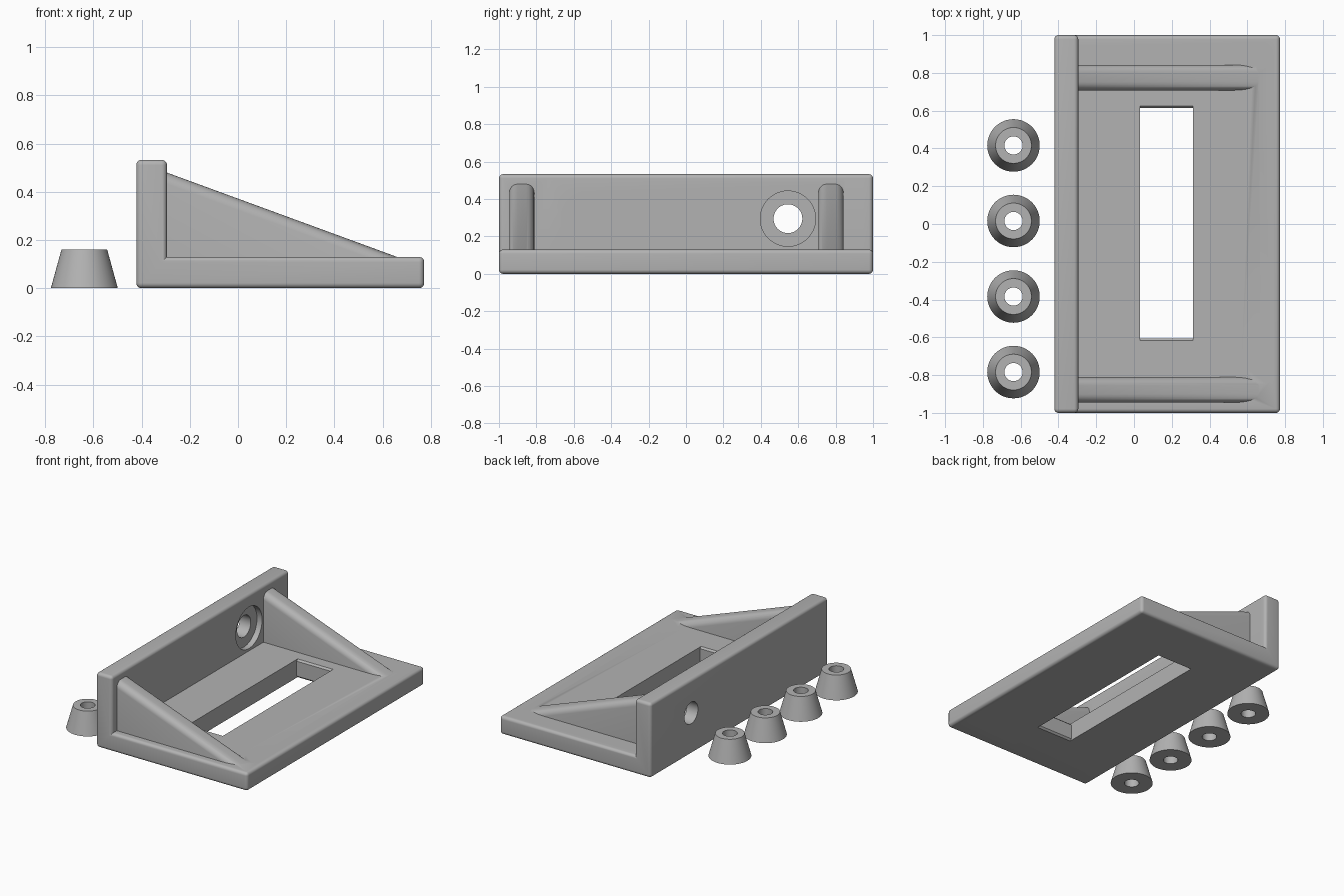
import bpy
import bmesh
import math
from mathutils import Matrix, Vector

if "Cube" in bpy.data.objects:
    bpy.data.objects.remove(bpy.data.objects["Cube"])

grey = bpy.data.materials.new("plain grey")
grey.use_nodes = True
COLOUR = (0.45, 0.45, 0.45, 1)
grey.diffuse_color = COLOUR
grey.node_tree.nodes["Principled BSDF"].inputs["Base Color"].default_value = COLOUR


def finish(name, bm):
    bmesh.ops.recalc_face_normals(bm, faces=bm.faces)
    mesh = bpy.data.meshes.new(name)
    bm.to_mesh(mesh)
    bm.free()
    mesh.materials.append(grey)
    obj = bpy.data.objects.new(name, mesh)
    bpy.context.collection.objects.link(obj)
    return obj


def prism(name, profile, start, step, radius=0, keep=lambda a, b: True):
    """Extrude a closed 3D profile, then round the edges that pass keep."""
    bm = bmesh.new()
    face = bm.faces.new([bm.verts.new(Vector(p) + Vector(start)) for p in profile])
    new = bmesh.ops.extrude_face_region(bm, geom=[face])["geom"]
    bmesh.ops.translate(bm, vec=step, verts=[v for v in new if isinstance(v, bmesh.types.BMVert)])
    bmesh.ops.recalc_face_normals(bm, faces=bm.faces)
    if radius:
        edges = [e for e in bm.edges if keep(e.verts[0].co, e.verts[1].co)]
        bmesh.ops.bevel(bm, geom=edges, offset=radius, segments=6, profile=0.5,
                        affect='EDGES', clamp_overlap=True)
    return finish(name, bm)


def cylinder(name, base, axis, radius, length):
    bm = bmesh.new()
    bmesh.ops.create_cone(bm, cap_ends=True, segments=48, radius1=radius, radius2=radius, depth=length)
    axis = Vector(axis)
    turn = axis.to_track_quat('Z', 'Y').to_matrix().to_4x4()
    bm.transform(Matrix.Translation(Vector(base) + axis * length / 2) @ turn)
    return finish(name, bm)


def combine(obj, tool, operation):
    mod = obj.modifiers.new(operation.lower(), 'BOOLEAN')
    mod.operation = operation
    mod.solver = 'EXACT'
    mod.object = tool
    bpy.context.view_layer.objects.active = obj
    bpy.ops.object.modifier_apply(modifier=mod.name)
    bpy.data.objects.remove(tool)


def smooth(obj):
    bpy.ops.object.select_all(action='DESELECT')
    obj.select_set(True)
    bpy.context.view_layer.objects.active = obj
    bpy.ops.object.shade_smooth_by_angle(angle=math.radians(30))


# L-shaped bracket: base plate and upright wall, all outer edges rounded
BACK, FACE, FRONT, TOP = -0.422, -0.295, 0.773, 0.13
outline = [(BACK, 0, 0), (FRONT, 0, 0), (FRONT, 0, TOP), (FACE, 0, TOP),
           (FACE, 0, 0.533), (BACK, 0, 0.533)]


def outer_edge(a, b):
    return not all(abs(p.x - FACE) < 0.001 and abs(p.z - TOP) < 0.001 for p in (a, b))


bracket = prism("bracket", outline, (0, -1, 0), (0, 2, 0), 0.022, outer_edge)

# Sloping ribs with rounded crests
rib = [(-0.35, 0, 0.05), (0.75, 0, 0.05), (0.75, 0, 0.097), (-0.35, 0, 0.5)]
for y in (-0.945, 0.708):
    crest = prism("rib", rib, (0, y, 0), (0, 0.134, 0), 0.06,
                  lambda a, b: abs(a.y - b.y) < 0.001 and abs(a.x - b.x) > 0.5
                  and max(a.z, b.z) > 0.3)
    combine(bracket, crest, 'UNION')

# Rectangular window, its short ends eased at the top and bottom
lip = 0.012
half = [(0.61 + lip, -0.01), (0.61 + lip, 0), (0.61, lip),
        (0.61, TOP - lip), (0.61 + lip, TOP), (0.61 + lip, TOP + 0.01)]
section = [(0, y, z) for y, z in half] + [(0, -y, z) for y, z in reversed(half)]
combine(bracket, prism("window_cutter", section, (0.033, 0.004, 0), (0.28, 0, 0)), 'DIFFERENCE')

# Vertical screw holes; the rear pair runs up into the wall as channels
for x in (-0.34, 0.672):
    for y in (-0.783, 0.898):
        combine(bracket, cylinder("hole_cutter", (x, y, -0.05), (0, 0, 1), 0.067, 0.563), 'DIFFERENCE')

# Counterbored holes through the wall
for y in (-0.522, 0.545):
    combine(bracket, cylinder("bore_cutter", (-0.5, y, 0.295), (1, 0, 0), 0.077, 0.4), 'DIFFERENCE')
    combine(bracket, cylinder("recess_cutter", (FACE - 0.04, y, 0.295), (1, 0, 0), 0.148, 0.1), 'DIFFERENCE')
smooth(bracket)

# Four tapered feet, each a ring section spun round its hole
for i in range(4):
    bm = bmesh.new()
    ring = [bm.verts.new(p) for p in
            ((0.048, 0, 0), (0.139, 0, 0), (0.095, 0, 0.16), (0.048, 0, 0.16))]
    edges = [bm.edges.new((ring[k], ring[(k + 1) % 4])) for k in range(4)]
    bmesh.ops.spin(bm, geom=ring + edges, cent=(0, 0, 0), axis=(0, 0, 1),
                   angle=math.tau, steps=48, use_merge=True)
    bmesh.ops.remove_doubles(bm, verts=bm.verts, dist=0.0001)
    foot = finish(f"foot_{i + 1}", bm)
    foot.location = (-0.638, 0.416 - 0.4 * i, 0)
    smooth(foot)
